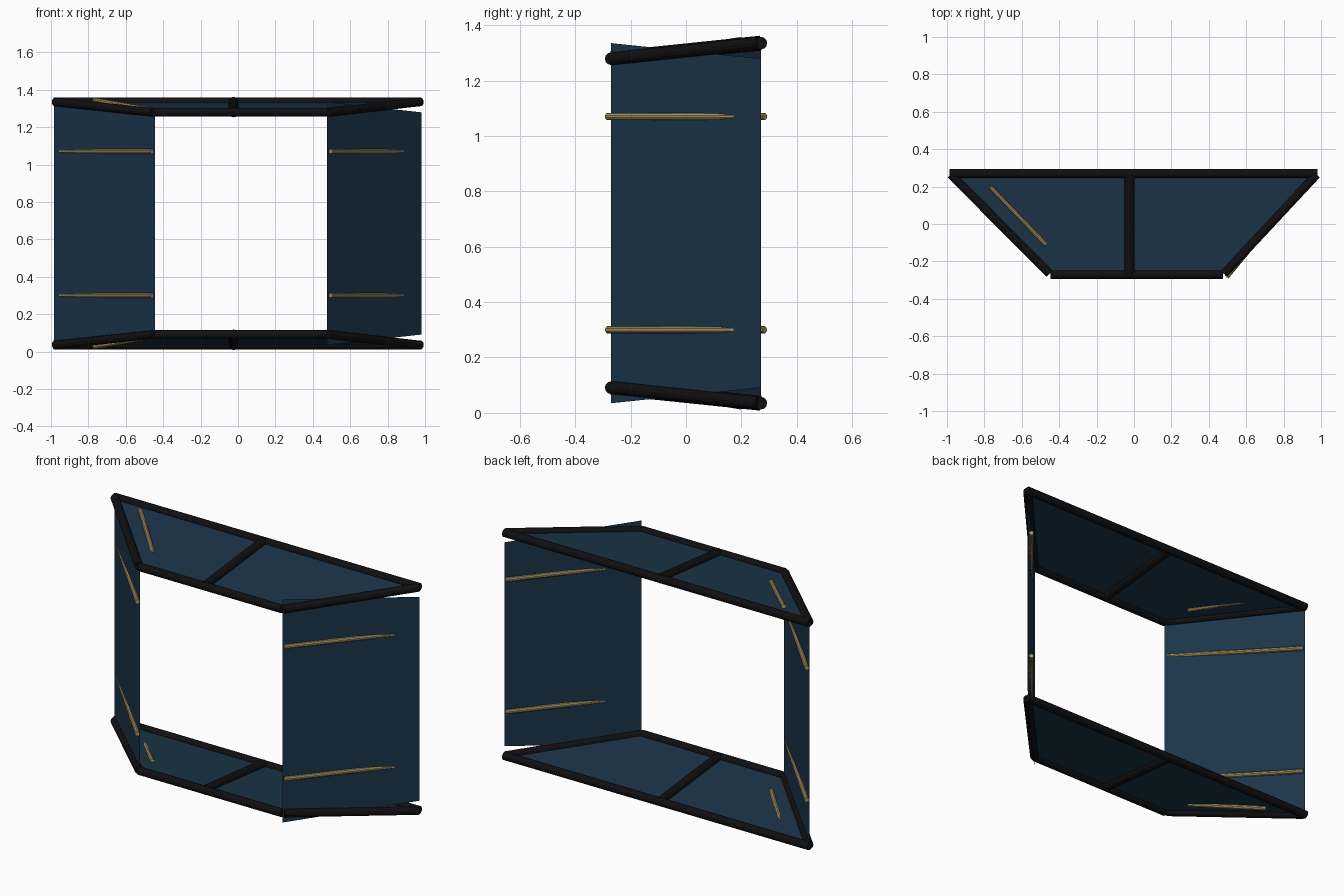
import bpy
from mathutils import Vector

if "Cube" in bpy.data.objects:
    bpy.data.objects.remove(bpy.data.objects["Cube"])

MID = 0.685           # mirror height between top and bottom frames
BACK, FRONT = 0.650, 0.594   # frame height offsets at the back and front edges


def material(name, rgb):
    m = bpy.data.materials.new(name)
    m.diffuse_color = (*rgb, 1)
    m.use_nodes = True
    m.node_tree.nodes["Principled BSDF"].inputs["Base Color"].default_value = m.diffuse_color
    return m


BLACK = material("black_tube", (0.005, 0.005, 0.006))
BLUE = material("blue_panel", (0.011, 0.035, 0.066))
BRASS = material("brass_rod", (0.40, 0.30, 0.13))


def rod(name, a, b, r, mat, sides):
    a, b = Vector(a), Vector(b)
    d = b - a
    bpy.ops.mesh.primitive_cylinder_add(vertices=sides, radius=r, depth=d.length, location=(a + b) / 2)
    o = bpy.context.object
    o.name = name
    o.rotation_euler = d.to_track_quat('Z', 'Y').to_euler()
    o.data.materials.append(mat)


def panel(name, corners):
    me = bpy.data.meshes.new(name)
    me.from_pydata(corners, [], [(0, 1, 2, 3)])
    me.materials.append(BLUE)
    o = bpy.data.objects.new(name, me)
    bpy.context.collection.objects.link(o)


# Top and bottom trapezoid frames, mirrored about the middle height
for level, s in (("top", 1), ("bottom", -1)):
    zb, zf = MID + s * BACK, MID + s * FRONT
    bars = {
        "back_bar": ((-0.987, 0.27, zb), (0.981, 0.27, zb), 0.023),
        "front_bar": ((-0.446, -0.27, zf), (0.475, -0.27, zf), 0.023),
        "left_bar": ((-0.979, 0.264, zb), (-0.453, -0.265, zf), 0.023),
        "right_bar": ((0.483, -0.265, zf), (0.976, 0.264, zb), 0.023),
        "middle_bar": ((-0.023, -0.27, zf), (-0.023, 0.27, zb), 0.027),
    }
    for part, (a, b, r) in bars.items():
        rod(f"{level}_{part}", a, b, r, BLACK, 12)
    panel(f"{level}_panel", [(-0.985, 0.27, zb), (-0.443, -0.27, zf),
                             (0.475, -0.27, zf), (0.98, 0.27, zb)])
    # Short brass rod piercing the panel
    rod(f"{level}_brass_rod", (-0.768, 0.198, MID + s * 0.660),
        (-0.472, -0.11, MID + s * 0.609), 0.0125, BRASS, 10)

# Side panels; the right one is turned round, so its tall edge is in front
for side, (x0, x1), (h0, h1) in (("left", (-0.985, -0.443), (BACK, FRONT)),
                                 ("right", (0.98, 0.475), (FRONT, BACK))):
    panel(f"{side}_panel", [(x0, 0.27, MID - h0), (x1, -0.27, MID - h1),
                            (x1, -0.27, MID + h1), (x0, 0.27, MID + h0)])

# Brass rods across the side panels
for level, z in (("upper", 1.07), ("lower", 0.30)):
    rod(f"left_{level}_rod", (-0.970, 0.274, z), (-0.460, -0.268, z), 0.013, BRASS, 10)
    rod(f"right_{level}_rod", (0.495, -0.284, z), (0.965, 0.284, z), 0.013, BRASS, 10)
